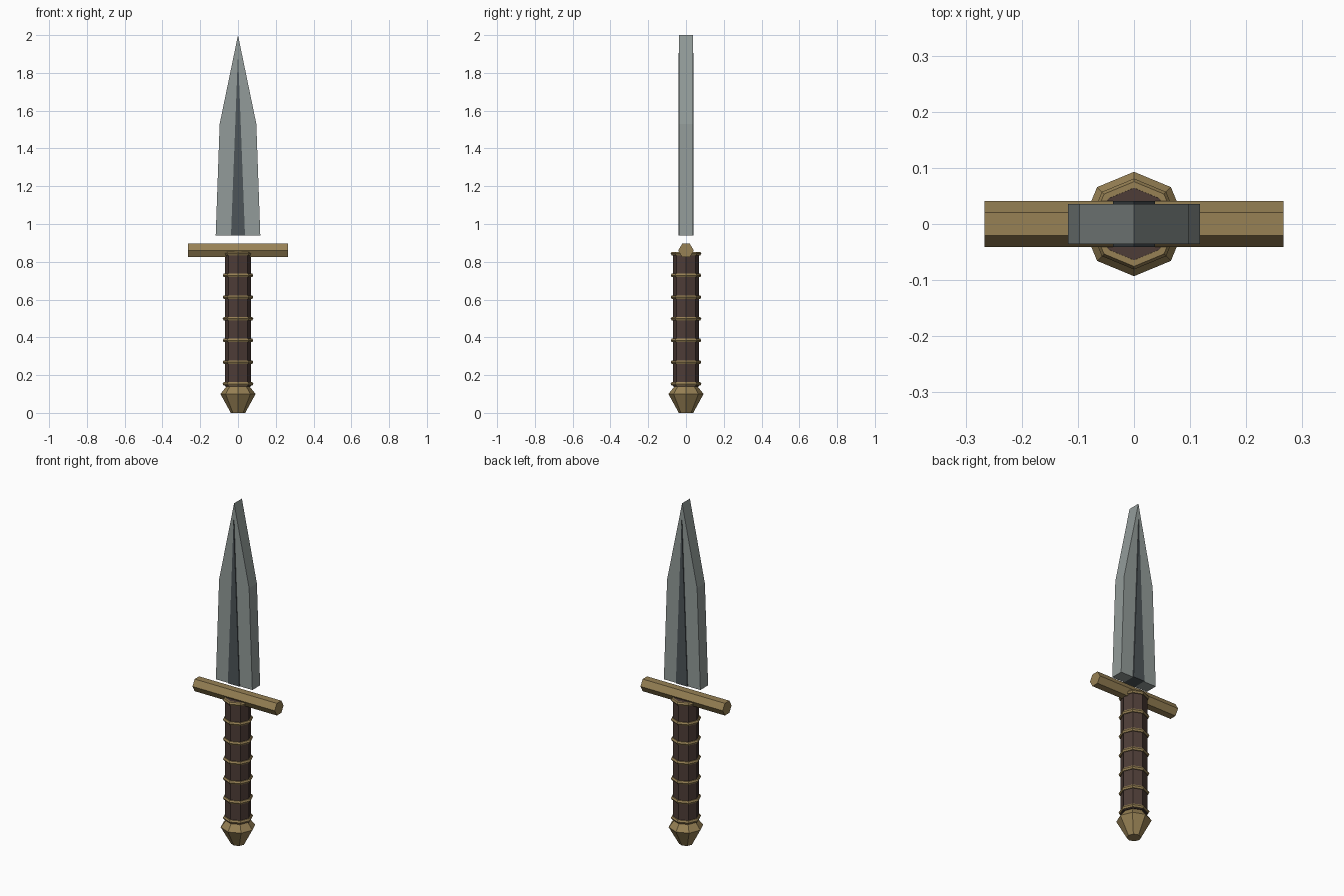
import bpy, bmesh, math
from mathutils import Matrix

if "Cube" in bpy.data.objects:
    bpy.data.objects.remove(bpy.data.objects["Cube"])


def material(name, rgb):
    m = bpy.data.materials.new(name)
    m.diffuse_color = (*rgb, 1.0)
    m.use_nodes = True
    m.node_tree.nodes["Principled BSDF"].inputs["Base Color"].default_value = m.diffuse_color
    return m


STEEL = material("steel", (0.29, 0.33, 0.32))
DARK_STEEL = material("dark steel", (0.075, 0.09, 0.098))
BRASS = material("brass", (0.31, 0.22, 0.09))
LEATHER = material("brown leather", (0.075, 0.046, 0.038))


def add_object(name, bm, mat):
    bmesh.ops.recalc_face_normals(bm, faces=bm.faces)
    mesh = bpy.data.meshes.new(name)
    bm.to_mesh(mesh)
    bm.free()
    mesh.materials.append(mat)
    obj = bpy.data.objects.new(name, mesh)
    bpy.context.collection.objects.link(obj)
    return obj


def prism(name, outline, half_depth, mat):
    """Extrude an x-z outline symmetrically along y."""
    bm = bmesh.new()
    face = bm.faces.new([bm.verts.new((x, -half_depth, z)) for x, z in outline])
    ext = bmesh.ops.extrude_face_region(bm, geom=[face])["geom"]
    verts = [v for v in ext if isinstance(v, bmesh.types.BMVert)]
    bmesh.ops.translate(bm, verts=verts, vec=(0, 2 * half_depth, 0))
    return add_object(name, bm, mat)


def lathe(name, profile, mat, closed=False, sides=8):
    """Octagonal turning of (radius, z) points, corners on the axes."""
    bm = bmesh.new()
    rings = [[bm.verts.new((r * math.cos(math.tau * i / sides),
                            r * math.sin(math.tau * i / sides), z))
              for i in range(sides)] for r, z in profile]
    pairs = list(zip(rings, rings[1:]))
    if closed:
        pairs.append((rings[-1], rings[0]))
    else:
        bm.faces.new(rings[0])
        bm.faces.new(rings[-1])
    for a, b in pairs:
        for i in range(sides):
            j = (i + 1) % sides
            bm.faces.new((a[i], a[j], b[j], b[i]))
    return add_object(name, bm, mat)


# Blade, floating just above the guard
prism("blade", [(-0.118, 0.94), (0.118, 0.94), (0.097, 1.53),
                (0, 2.0), (-0.097, 1.53)], 0.036, STEEL)

# Dark tapering centre strip, just proud of both blade faces
prism("blade_centre_strip", [(-0.037, 0.94), (0.037, 0.94), (0, 1.905)],
      0.041, DARK_STEEL)

# Six-sided crossguard
bm = bmesh.new()
bmesh.ops.create_cone(bm, cap_ends=True, segments=6, radius1=0.041,
                      radius2=0.041, depth=0.532,
                      matrix=Matrix.Translation((0, 0, 0.86))
                      @ Matrix.Rotation(math.pi / 2, 4, 'Y'))
add_object("crossguard", bm, BRASS)

# Grip and pommel
lathe("grip", [(0.07, 0.14), (0.07, 0.852)], LEATHER)
lathe("pommel", [(0.038, 0.0), (0.093, 0.1), (0.055, 0.148)], BRASS)

# Seven rings around the grip
for k in range(7):
    z = 0.154 + k * 0.1148
    lathe(f"grip_ring_{k + 1}",
          [(0.07 + 0.011 * math.cos(a), z + 0.011 * math.sin(a))
           for a in (math.tau * i / 6 for i in range(6))],
          BRASS, closed=True)
